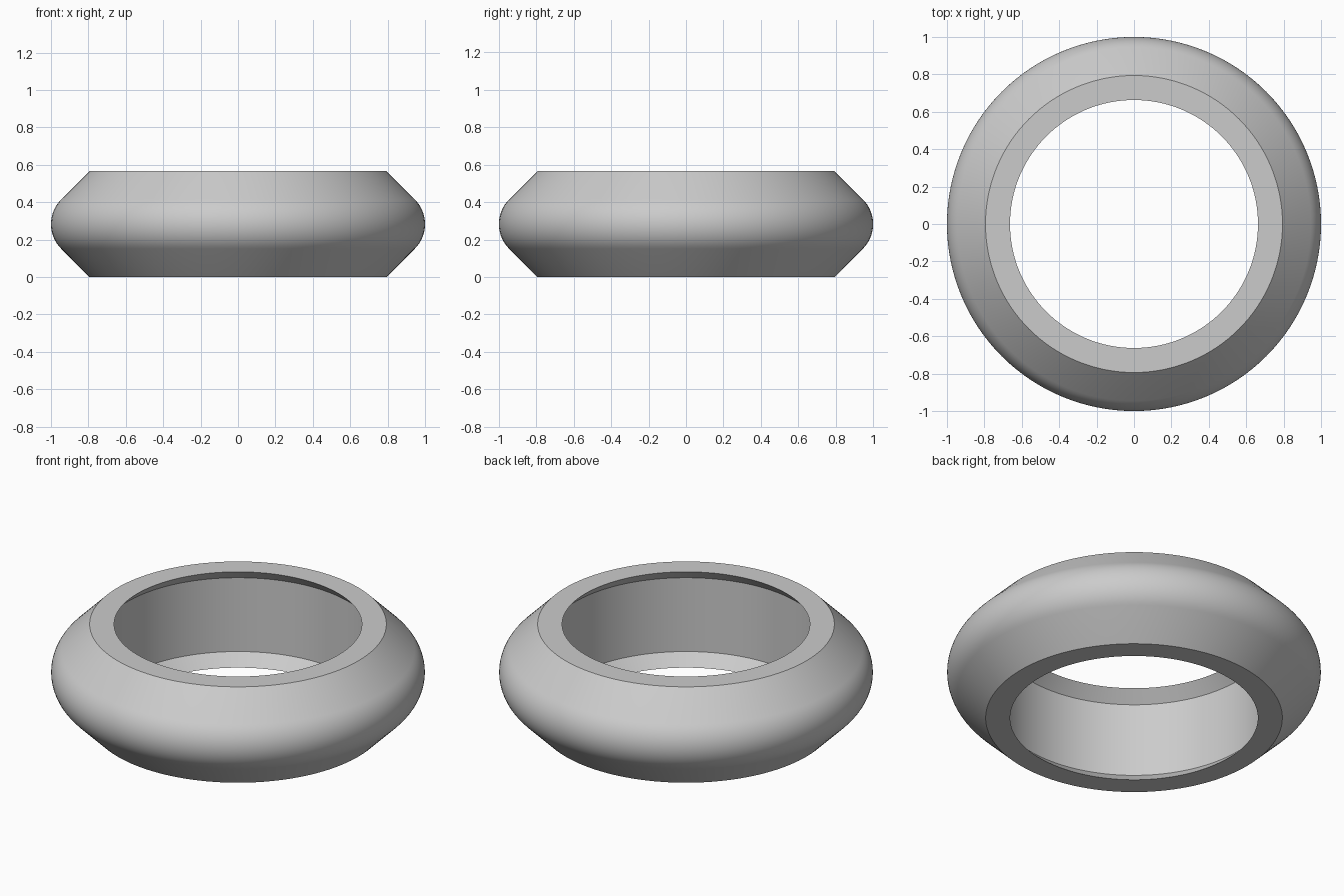
import bpy, bmesh, math

if "Cube" in bpy.data.objects:
    bpy.data.objects.remove(bpy.data.objects["Cube"])

SEGMENTS = 128
HEIGHT = 0.566
MID = HEIGHT / 2
RIM = 0.794          # outer edge of the flat rims
HOLE = 0.663         # opening radius
CHAMFER = 0.065      # inner bevel depth

# Rounded outer nose: an arc tangent to the two 45 degree flanks
s = math.sqrt(0.5)
nose = (RIM + MID - 1) / (2 * s - 1)
profile = [(HOLE, 0), (RIM, 0)]
for i in range(17):
    a = math.radians(-45 + 90 * i / 16)
    profile.append((1 - nose + nose * math.cos(a), MID + nose * math.sin(a)))
# Top rim, then the recessed inner wall
profile += [(RIM, HEIGHT), (HOLE, HEIGHT),
            (HOLE + CHAMFER, HEIGHT - CHAMFER), (HOLE + CHAMFER, CHAMFER)]

# Revolve the closed cross-section
bm = bmesh.new()
rings = []
for k in range(SEGMENTS):
    t = 2 * math.pi * k / SEGMENTS
    rings.append([bm.verts.new((r * math.cos(t), r * math.sin(t), z)) for r, z in profile])
n = len(profile)
for k in range(SEGMENTS):
    a, b = rings[k], rings[(k + 1) % SEGMENTS]
    for i in range(n):
        j = (i + 1) % n
        bm.faces.new((a[i], b[i], b[j], a[j]))
bmesh.ops.recalc_face_normals(bm, faces=bm.faces)

mesh = bpy.data.meshes.new("ring")
bm.to_mesh(mesh)
bm.free()
ring = bpy.data.objects.new("ring", mesh)
bpy.context.collection.objects.link(ring)

# Plain grey finish
grey = bpy.data.materials.new("light grey")
grey.diffuse_color = (0.6, 0.6, 0.6, 1)
grey.use_nodes = True
grey.node_tree.nodes["Principled BSDF"].inputs["Base Color"].default_value = grey.diffuse_color
mesh.materials.append(grey)

# Smooth curves, crisp rim edges
bpy.context.view_layer.objects.active = ring
ring.select_set(True)
bpy.ops.object.shade_smooth_by_angle(angle=math.radians(30))
